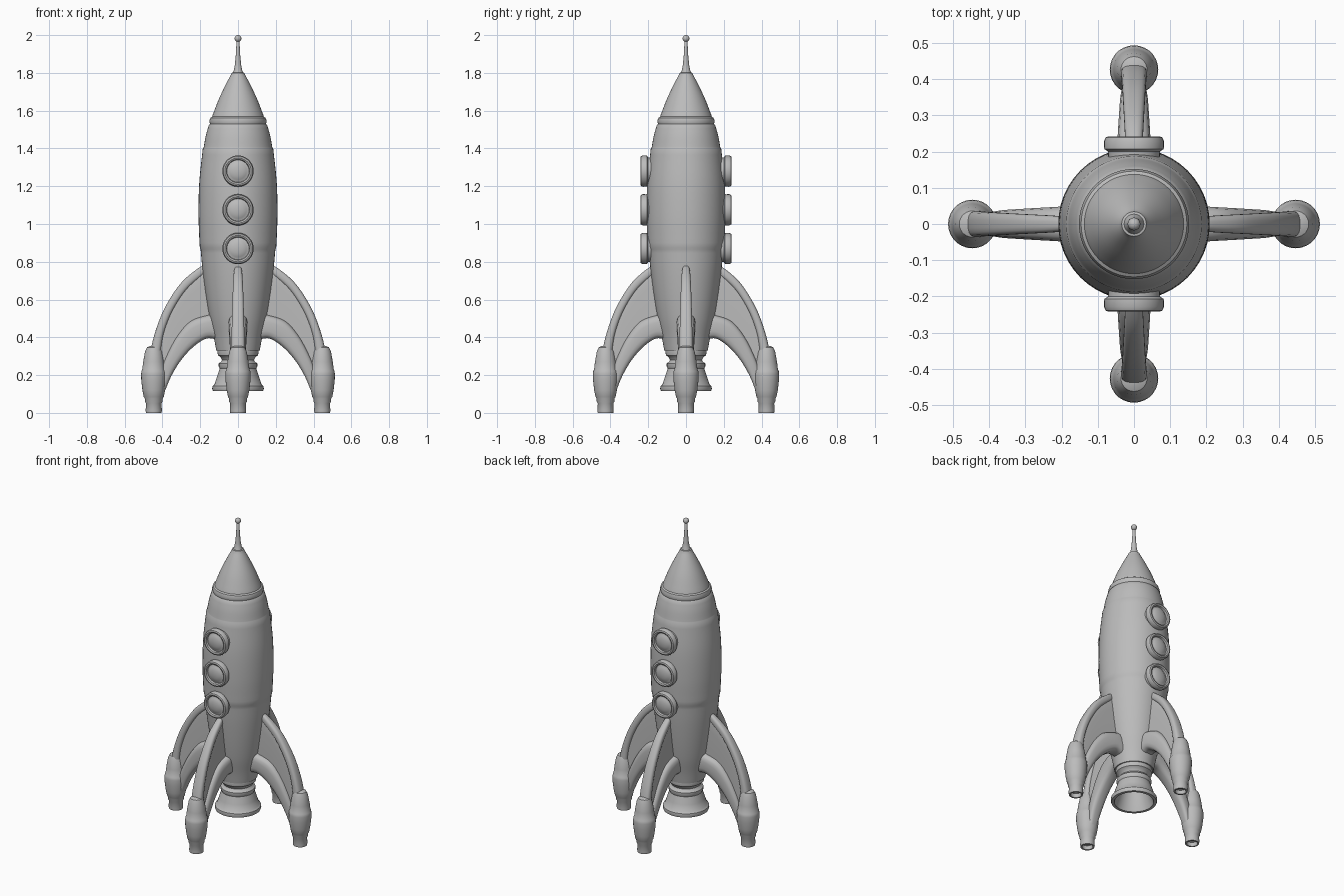
import bpy, bmesh, math
from mathutils import Vector, Matrix

if "Cube" in bpy.data.objects:
    bpy.data.objects.remove(bpy.data.objects["Cube"])

grey = bpy.data.materials.new("light_grey")
grey.diffuse_color = (0.5, 0.5, 0.5, 1)
grey.use_nodes = True
grey.node_tree.nodes["Principled BSDF"].inputs["Base Color"].default_value = grey.diffuse_color


def finish(name, bm, matrix=None, angle=35):
    bmesh.ops.remove_doubles(bm, verts=bm.verts, dist=1e-5)
    bmesh.ops.recalc_face_normals(bm, faces=bm.faces)
    me = bpy.data.meshes.new(name)
    bm.to_mesh(me)
    bm.free()
    me.materials.append(grey)
    if matrix:
        me.transform(matrix)
    ob = bpy.data.objects.new(name, me)
    bpy.context.collection.objects.link(ob)
    bpy.ops.object.select_all(action='DESELECT')
    ob.select_set(True)
    bpy.context.view_layer.objects.active = ob
    bpy.ops.object.shade_smooth_by_angle(angle=math.radians(angle))
    return ob


def smooth(points, steps=6):
    """Catmull-Rom curve through tuples of any length."""
    pts = [Vector(p) for p in points]
    pts = [2 * pts[0] - pts[1]] + pts + [2 * pts[-1] - pts[-2]]
    out = []
    for a, b, c, d in zip(pts, pts[1:], pts[2:], pts[3:]):
        for i in range(steps):
            t = i / steps
            out.append(0.5 * (2 * b + (c - a) * t + (2 * a - 5 * b + 4 * c - d) * t * t
                              + (3 * b - a - 3 * c + d) * t ** 3))
    return out + [pts[-2]]


def skin(bm, rings):
    for a, b in zip(rings, rings[1:]):
        n = len(a)
        for i in range(n):
            j = (i + 1) % n
            bm.faces.new((a[i], a[j], b[j], b[i]))


def lathe(name, profile, seg=40, matrix=None):
    """Turn an (r, z) profile about z."""
    bm = bmesh.new()
    rings = []
    for r, z in profile:
        r = max(r, 1e-7)
        rings.append([bm.verts.new((r * math.cos(2 * math.pi * i / seg),
                                    r * math.sin(2 * math.pi * i / seg), z)) for i in range(seg)])
    skin(bm, rings)
    return finish(name, bm, matrix)


def loft(name, rows, matrix, power=0.7, seg=16):
    """Rounded bar: each row is (r1, z1, r2, z2, half_width) across the bar."""
    bm = bmesh.new()
    rings = []
    for r1, z1, r2, z2, w in rows:
        a, b = Vector((r1, 0, z1)), Vector((r2, 0, z2))
        mid, half = (a + b) / 2, (a - b) / 2
        ring = []
        for i in range(seg):
            t = 2 * math.pi * (i + 0.5) / seg
            c, s = math.cos(t), math.sin(t)
            c = math.copysign(abs(c) ** power, c)
            s = math.copysign(abs(s) ** power, s)
            ring.append(bm.verts.new(mid + half * c + Vector((0, w * s, 0))))
        rings.append(ring)
    skin(bm, rings)
    bm.faces.new(rings[0])
    bm.faces.new(rings[-1])
    return finish(name, bm, matrix, 50)


# Hull, with a collar step under the nose and shallow panel seams
hull = [tuple(p) for p in smooth([(0.115, 0.33), (0.128, 0.40), (0.15, 0.50), (0.17, 0.62),
                                  (0.187, 0.75), (0.198, 0.865)])]
hull += [(0.202, 0.875)]
hull += [tuple(p) for p in smooth([(0.204, 0.90), (0.209, 1.05), (0.205, 1.22), (0.187, 1.395)])]
hull += [(0.182, 1.405)]
hull += [tuple(p) for p in smooth([(0.181, 1.41), (0.170, 1.47), (0.155, 1.522)], 3)]
hull += [(0.148, 1.53), (0.152, 1.545), (0.146, 1.562), (0.137, 1.568)]
hull += [tuple(p) for p in smooth([(0.135, 1.575), (0.102, 1.66), (0.064, 1.74), (0.036, 1.793)], 4)]
hull += [(0.034, 1.80), (0.0, 1.808)]
lathe("hull", [(0, 0.33)] + hull, 48)

# Antenna with ball tip
ball = [(0.018 * math.sin(t), 1.982 - 0.018 * math.cos(t))
        for t in [math.pi * (0.12 + 0.88 * i / 8) for i in range(9)]]
lathe("antenna", [(0.03, 1.795), (0.022, 1.815), (0.017, 1.84), (0.012, 1.89), (0.008, 1.963)] + ball, 20)

# Hollow engine nozzle
lathe("nozzle", [(0, 0.34), (0.106, 0.34), (0.109, 0.325), (0.106, 0.305), (0.092, 0.295), (0.085, 0.28),
                 (0.09, 0.27), (0.102, 0.262), (0.102, 0.245), (0.097, 0.235), (0.112, 0.19), (0.125, 0.15),
                 (0.135, 0.142), (0.137, 0.128), (0.133, 0.117), (0.116, 0.117), (0.10, 0.16),
                 (0.08, 0.23), (0, 0.25)])

# Portholes: flanged ring and domed glass, three front and three back
porthole = [(0, 0.12), (0.07, 0.15), (0.072, 0.20), (0.082, 0.207), (0.083, 0.228), (0.078, 0.239), (0.07, 0.242),
            (0.062, 0.238), (0.059, 0.226), (0.057, 0.226), (0.045, 0.234), (0.025, 0.24), (0, 0.242)]
for side, turn in (("front", 1), ("back", -1)):
    for z in (0.87, 1.075, 1.28):
        lathe(f"{side}_porthole", porthole, 32,
              Matrix.Translation((0, 0, z)) @ Matrix.Rotation(turn * math.pi / 2, 4, 'X'))

# Fin curves: outer spine and lower arch, each as edge pairs plus half width
spine = smooth([(0.15, 0.80, 0.14, 0.76, 0.012), (0.222, 0.758, 0.198, 0.72, 0.022),
                (0.307, 0.682, 0.278, 0.645, 0.027), (0.386, 0.56, 0.348, 0.535, 0.031),
                (0.435, 0.44, 0.392, 0.42, 0.034), (0.463, 0.33, 0.41, 0.31, 0.036),
                (0.47, 0.25, 0.42, 0.24, 0.036)])
arch = smooth([(0.10, 0.525, 0.10, 0.385, 0.05), (0.17, 0.515, 0.165, 0.393, 0.05),
               (0.252, 0.485, 0.235, 0.35, 0.046), (0.32, 0.41, 0.30, 0.28, 0.042),
               (0.375, 0.31, 0.35, 0.20, 0.038), (0.42, 0.20, 0.385, 0.12, 0.03)])
# Recessed web spans from spine to arch
n = min(len(spine), len(arch))
web = []
for i in range(n):
    s = spine[round(i * (len(spine) - 1) / (n - 1))]
    a = arch[round(i * (len(arch) - 1) / (n - 1))]
    web.append(((s[0] + s[2]) / 2, (s[1] + s[3]) / 2, (a[0] + a[2]) / 2, (a[1] + a[3]) / 2, 0.018))

# Foot pod with hollow base and stepped cap
pod = [(0, 0.03), (0.03, 0.025), (0.032, 0.0), (0.041, 0.0), (0.043, 0.012), (0.041, 0.05), (0.047, 0.06),
       (0.047, 0.075), (0.053, 0.085), (0.06, 0.12), (0.066, 0.17), (0.067, 0.205), (0.065, 0.222),
       (0.061, 0.228), (0.056, 0.27), (0.046, 0.325), (0.036, 0.347), (0.02, 0.354), (0, 0.356)]

for k, label in enumerate(("right", "back", "left", "front")):
    reach = 1.0 if k % 2 == 0 else 0.955
    m = Matrix.Rotation(k * math.pi / 2, 4, 'Z') @ Matrix.Diagonal((reach, 1, 1, 1))
    loft(f"{label}_fin_spine", spine, m)
    loft(f"{label}_fin_arch", arch, m, 0.6)
    loft(f"{label}_fin_web", web, m, 0.4)
    spot = Matrix.Rotation(k * math.pi / 2, 4, 'Z') @ Matrix.Translation((0.446 * reach, 0, 0))
    lathe(f"{label}_foot_pod", pod, 28, spot)
